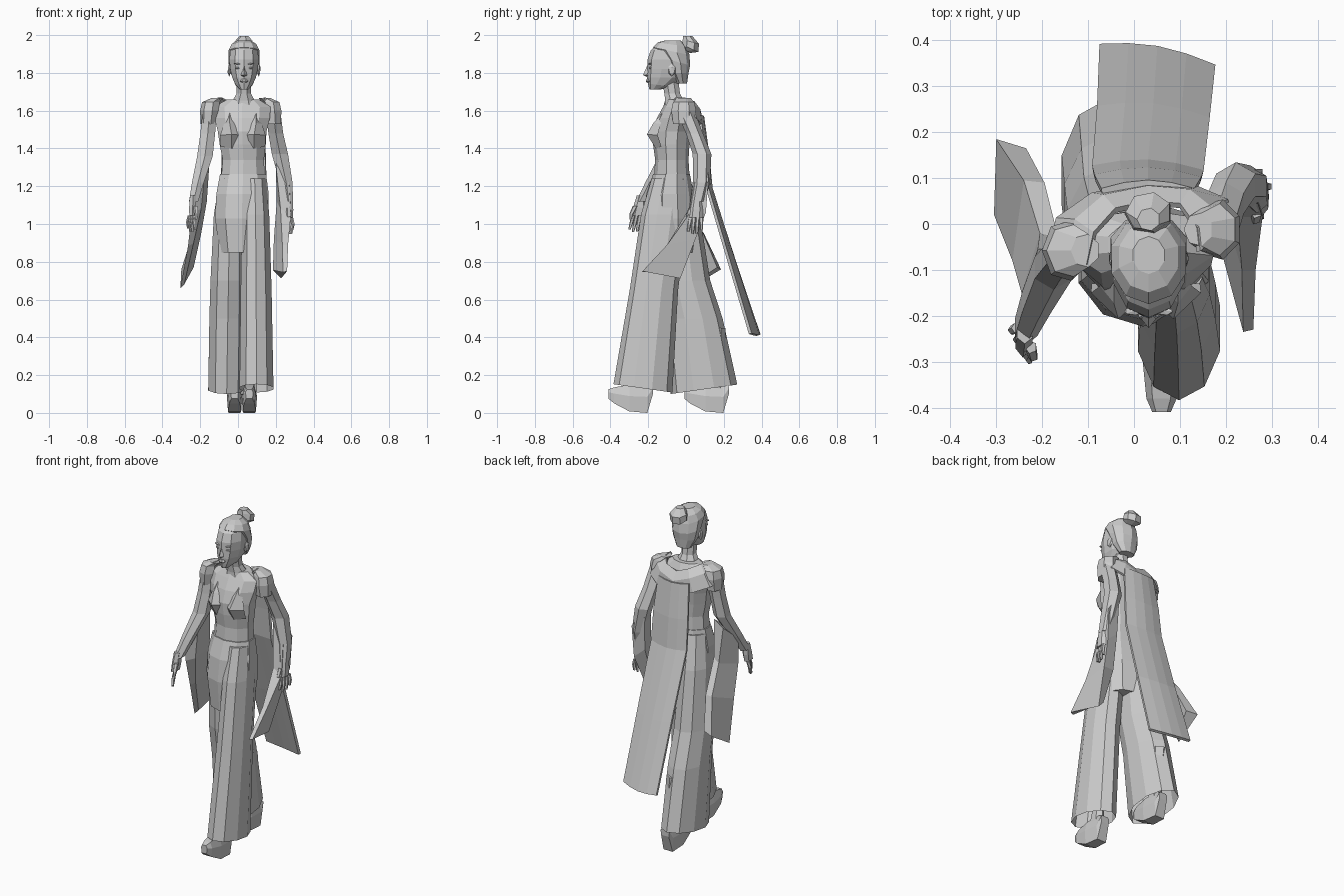
import bpy, bmesh, math
from mathutils import Vector


def loft(name, rings, closed=True, caps=(True, True), thick=0):
    """Skin a list of equal-length point rows into a flat-shaded mesh."""
    bm = bmesh.new()
    rows = [[bm.verts.new(p) for p in r] for r in rings]
    n = len(rows[0])
    for a, b in zip(rows, rows[1:]):
        for i in range(n if closed else n - 1):
            j = (i + 1) % n
            bm.faces.new((a[i], a[j], b[j], b[i]))
    if closed:
        for row, cap in zip((rows[0], rows[-1]), caps):
            if cap:
                bm.faces.new(row)
    bmesh.ops.recalc_face_normals(bm, faces=bm.faces)
    me = bpy.data.meshes.new(name)
    bm.to_mesh(me)
    bm.free()
    ob = bpy.data.objects.new(name, me)
    bpy.context.collection.objects.link(ob)
    if thick:
        m = ob.modifiers.new("thickness", 'SOLIDIFY')
        m.thickness, m.offset = thick, 0
    return ob


def ell(cx, cy, z, rx, ry, tilt=0, n=8):
    """Horizontal elliptical ring; tilt raises its back edge."""
    out = []
    for i in range(n):
        a = 2 * math.pi * (i + .5) / n
        k = 1 / math.cos(math.pi / n) ** .5
        out.append((cx + rx * k * math.cos(a), cy + ry * k * math.sin(a), z + tilt * math.sin(a)))
    return out


def column(name, specs, n=8, caps=(True, True)):
    return loft(name, [ell(*s, n=n) for s in specs], caps=caps)


def blob(name, loc, scale, sub=1, rot=(0, 0, 0)):
    bpy.ops.mesh.primitive_ico_sphere_add(subdivisions=sub, radius=1, location=loc, rotation=rot)
    ob = bpy.context.object
    ob.name, ob.scale = name, scale
    return ob


HX = .032  # centre line of the head

# Head, from chin to crown
column("head", [(HX, -.165, 1.712, .022, .028), (HX, -.135, 1.735, .045, .065, -.008),
                (HX, -.105, 1.775, .064, .100), (HX, -.095, 1.82, .075, .108),
                (HX, -.093, 1.87, .080, .108), (HX, -.09, 1.92, .074, .094),
                (HX, -.08, 1.962, .042, .055)], n=10)
# Hair cap and bun
column("hair", [(HX, -.025, 1.745, .045, .03), (HX, -.04, 1.80, .074, .052), (HX, -.052, 1.86, .085, .072, -.02),
                (HX, -.078, 1.915, .083, .094, -.02), (HX, -.072, 1.95, .066, .075, -.012),
                (HX, -.068, 1.972, .035, .04)], n=10)
column("hair_bun", [(HX, -.005, 1.925, .03, .025, -.02), (HX, .022, 1.93, .05, .042, -.02),
                    (HX, .026, 1.965, .048, .042, -.012), (HX, .01, 1.994, .024, .024)], n=7)

# Facial features
loft("nose", [[(HX - w, y + .02, z), (HX, y, z), (HX + w, y + .02, z)]
              for w, y, z in ((.006, -.203, 1.845), (.009, -.216, 1.815), (.016, -.227, 1.789), (.012, -.205, 1.777))])
column("lips", [(HX, -.196, 1.748, .012, .012), (HX, -.196, 1.756, .023, .017), (HX, -.196, 1.768, .012, .013)], n=8)
for s in (-1, 1):
    blob("eye", (HX + s * .034, -.186, 1.826), (.017, .012, .007))
    blob("brow", (HX + s * .034, -.19, 1.848), (.022, .010, .005), rot=(0, -s * .15, 0))
    blob("ear", (HX + s * .078, -.075, 1.815), (.01, .022, .034))

# Neck and torso
column("neck", [(.03, -.055, 1.60, .085, .06), (.03, -.062, 1.655, .06, .05), (.031, -.073, 1.69, .04, .043),
                (.032, -.085, 1.77, .04, .045)])
column("torso", [(.027, -.075, 1.25, .118, .092), (.028, -.075, 1.34, .112, .086), (.025, -.078, 1.42, .125, .094),
                 (.022, -.075, 1.49, .132, .10), (.022, -.06, 1.56, .150, .092),
                 (.022, -.045, 1.62, .155, .075), (.027, -.045, 1.66, .085, .055)], n=10)
for s in (-1, 1):
    # Pointed bodice cups
    x = .026 + s * .06
    loft("bodice_cup", [[(x - .058, -.13, 1.41), (x, -.16, 1.40), (x + .058, -.13, 1.41)],
                        [(x - .06, -.15, 1.47), (x, -.207, 1.475), (x + .06, -.15, 1.47)],
                        [(x - .04, -.135, 1.53), (x + s * .01, -.172, 1.535), (x + .04, -.135, 1.53)],
                        [(x - .02, -.10, 1.58), (x + s * .01, -.125, 1.59), (x + .02, -.10, 1.58)]])

# Shoulder pads
for cx, cy in ((-.142, -.058), (.176, -.012)):
    o = .012 if cx > 0 else -.012
    column("shoulder_pad", [(cx + o, cy, 1.53, .042, .055), (cx + o / 2, cy, 1.60, .05, .064),
                            (cx, cy, 1.645, .046, .055), (cx - 3 * o, cy, 1.668, .03, .035)], n=7)

# Shawl draped round the back of the shoulders
shawl = [(-.10, -.09, 1.665, -.185, -.07, 1.57), (-.085, -.02, 1.665, -.165, .01, 1.56),
         (-.04, .03, 1.645, -.09, .062, 1.53), (.03, .045, 1.62, .03, .085, 1.49),
         (.10, .04, 1.645, .14, .075, 1.53), (.135, -.01, 1.665, .20, .05, 1.56), (.14, -.06, 1.665, .215, -.02, 1.57)]
loft("shawl", [[(a, b, c), ((a + d) / 2, (b + e) / 2 + .012, (c + f) / 2 + .018), (d, e, f)]
               for a, b, c, d, e, f in shawl], closed=False, thick=.014)

# Long cape panel
cape = [(.07, 1.58, -.07, .13, 0), (.10, 1.38, -.085, .145, .005), (.12, 1.2, -.09, .15, .01),
        (.25, .81, -.08, .163, .025), (.385, .42, -.075, .175, .045)]
loft("cape", [[(x0 + (x1 - x0) * t, y + .018 * math.sin(math.pi * t) - k * t, z - .01 * math.sin(math.pi * t))
               for t in (0, .25, .5, .75, 1)] for y, z, x0, x1, k in cape], closed=False, thick=.016)

# Waist and hips
column("hips", [(.027, -.077, 1.265, .125, .095), (.024, -.085, 1.16, .142, .122),
                (.02, -.085, 1.03, .145, .135), (.02, -.085, .85, .12, .12)], n=10)

# Wide trouser legs in mid-stride, open at the hem
column("front_trouser_leg", [(.088, -.09, 1.24, .062, .09), (.093, -.115, 1.05, .074, .12),
                             (.096, -.17, .65, .084, .125), (.098, -.228, .13, .092, .152, -.022)],
       n=10, caps=(True, False))
column("rear_trouser_leg", [(-.03, -.07, 1.24, .068, .09), (-.045, -.045, 1.05, .085, .115),
                            (-.05, -.01, .70, .098, .135), (-.054, .04, .50, .10, .15),
                            (-.06, .095, .125, .1, .172, .025)], n=10, caps=(True, False))

# Ankles and rocker-soled platform shoes
for nm, x, y in (("front", .06, -.41), ("rear", -.018, -.008)):
    column(nm + "_ankle", [(x, y + .16, .11, .03, .05), (x, y + .18, .22, .028, .032),
                           (x + (.02 if nm == "front" else -.02), y + .17, .45, .042, .045)], n=6)
    rows = []
    for dy, zb, zt, w in ((0, .075, .125, .02), (.03, .05, .135, .033), (.11, .008, .15, .041),
                          (.205, 0, .15, .036), (.235, .10, .14, .030)):
        m = (zb + zt) / 2 + .01
        rows.append([(x - w * .85, y + dy, zb), (x + w * .85, y + dy, zb), (x + w, y + dy, m),
                     (x + w * .6, y + dy, zt), (x - w * .6, y + dy, zt), (x - w, y + dy, m)])
    loft(nm + "_shoe", rows)

# Arms: upper sleeve, elbow, cuff, wrist
column("left_arm", [(.185, -.005, 1.60, .042, .045), (.20, .045, 1.48, .042, .042), (.222, .085, 1.37, .046, .046),
                    (.255, .082, 1.22, .036, .042), (.268, .062, 1.12, .025, .036)], n=6)
column("right_arm", [(-.15, -.06, 1.60, .04, .045), (-.16, -.075, 1.48, .042, .042), (-.175, -.095, 1.36, .044, .045),
                     (-.212, -.17, 1.22, .034, .042), (-.235, -.225, 1.12, .026, .036)], n=6)


def hand(name, wrist, down, across):
    """Palm, four fingers and a thumb hanging from the wrist."""
    w, d, a = Vector(wrist), Vector(down), Vector(across)
    p = w + d * .5
    column(name + "_palm", [(w.x, w.y, w.z + .02, .018, .024), (*(w + d * .25), .02, .034), (*p, .017, .036)], n=6)
    for i in range(4):
        o = p + a * (i - 1.5) * .02
        e = p + d * (.44, .52, .5, .4)[i] + a * (i - 1.5) * .024
        m = (o + e) / 2
        column(name + "_finger", [(*o, .009, .010), (m.x * 1.02, m.y, m.z, .009, .009), (*e, .006, .006)], n=5)
    t = w + d * .2 - a * .03
    column(name + "_thumb", [(*t, .012, .013), (*(t + d * .25 - a * .014), .010, .010),
                             (*(t + d * .42 - a * .012), .006, .006)], n=5)


hand("left_hand", (.272, .058, 1.12), (.008, -.012, -.17), (.25, .97, 0))
hand("right_hand", (-.238, -.235, 1.13), (-.008, -.035, -.17), (-.5, .87, 0))

# Hanging sleeve bags: opening, middle, fold and hem
loft("left_sleeve", [
    [(.27, .045, 1.22), (.20, .05, 1.32), (.20, .115, 1.36), (.28, .12, 1.25)],
    [(.28, .015, 1.05), (.225, .015, 1.08), (.205, .10, 1.12), (.275, .105, 1.06)],
    [(.265, -.10, .89), (.235, -.10, .89), (.19, .05, .92), (.255, .05, .92)],
    [(.26, -.23, .75), (.238, -.235, .745), (.185, -.04, .755), (.228, -.03, .712)]])
loft("right_sleeve", [
    [(-.235, -.17, 1.20), (-.175, -.13, 1.28), (-.15, -.055, 1.34), (-.21, -.055, 1.30)],
    [(-.245, -.15, 1.06), (-.195, -.13, 1.08), (-.165, -.03, 1.12), (-.205, -.02, 1.10)],
    [(-.265, -.08, .88), (-.235, -.07, .90), (-.195, .09, .95), (-.24, .095, .95)],
    [(-.305, .02, .66), (-.285, .03, .68), (-.235, .165, .77), (-.30, .185, .76)]])
